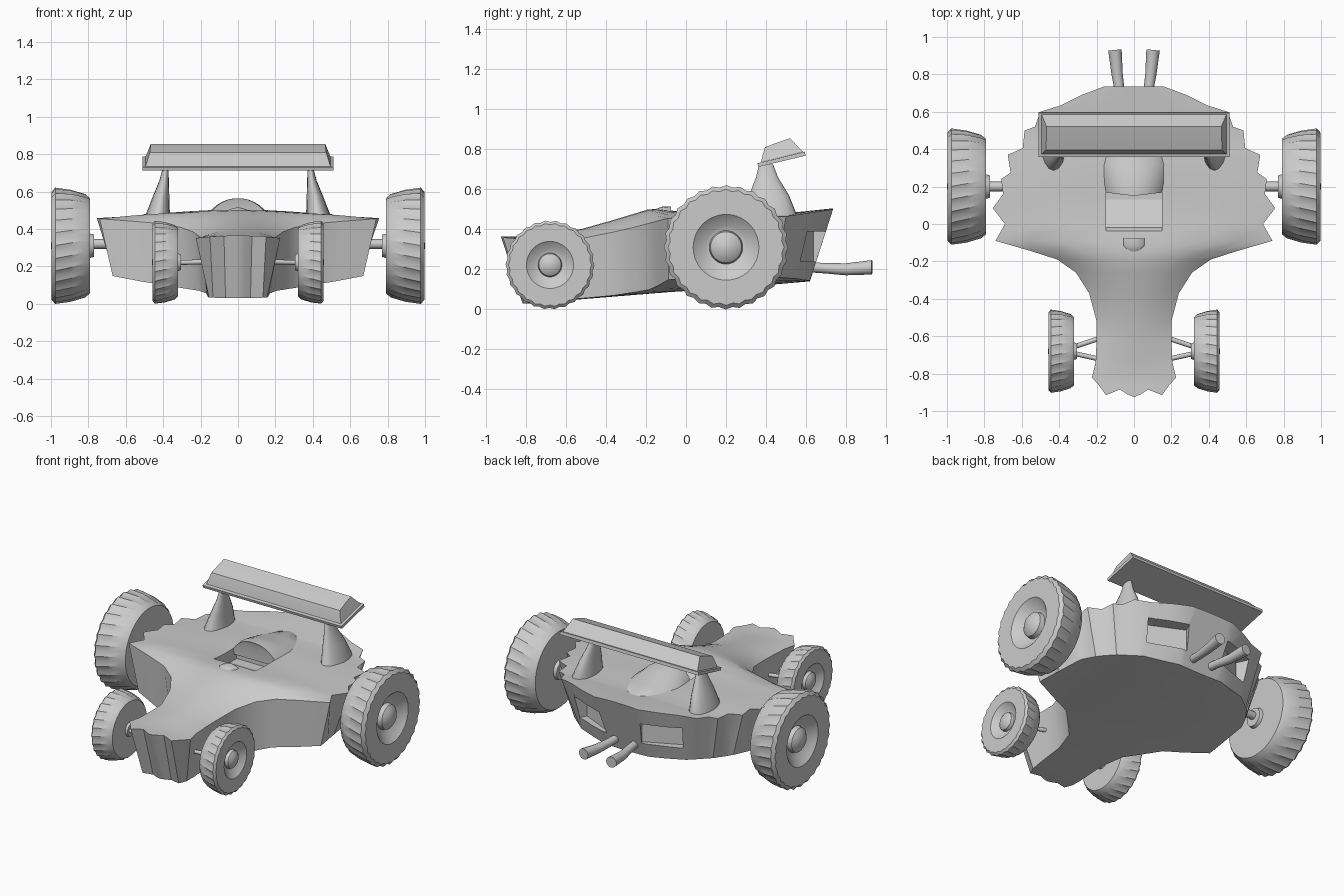
import bpy, bmesh, math
from mathutils import Vector, Matrix

if "Cube" in bpy.data.objects:
    bpy.data.objects.remove(bpy.data.objects["Cube"])


def interp(table, v):
    """Piecewise linear lookup."""
    if v <= table[0][0]:
        return table[0][1]
    for (a, p), (b, q) in zip(table, table[1:]):
        if v <= b:
            return p + (q - p) * (v - a) / (b - a)
    return table[-1][1]


def loft(name, rings, smooth=35):
    """Closed solid through rings of equal, even length."""
    bm = bmesh.new()
    vs = [[bm.verts.new(p) for p in r] for r in rings]
    n = len(rings[0])
    for a, b in zip(vs, vs[1:]):
        for i in range(n):
            j = (i + 1) % n
            bm.faces.new((a[i], a[j], b[j], b[i]))
    for r in (vs[0], vs[-1]):
        for i in range(n // 2 - 1):
            bm.faces.new((r[i], r[i + 1], r[n - 2 - i], r[n - 1 - i]))
    bmesh.ops.recalc_face_normals(bm, faces=bm.faces)
    me = bpy.data.meshes.new(name)
    bm.to_mesh(me)
    bm.free()
    ob = bpy.data.objects.new(name, me)
    bpy.context.collection.objects.link(ob)
    bpy.ops.object.select_all(action='DESELECT')
    ob.select_set(True)
    bpy.context.view_layer.objects.active = ob
    if smooth:
        bpy.ops.object.shade_smooth_by_angle(angle=math.radians(smooth))
    return ob


def prism(name, profile, x0, x1, smooth=0):
    """(y, z) profile extruded along x."""
    return loft(name, [[(x, y, z) for y, z in profile] for x in (x0, x1)], smooth)


def tube(name, path, radii, n=12):
    path = [Vector(p) for p in path]
    q = (path[-1] - path[0]).to_track_quat('Z', 'Y')
    return loft(name, [[p + q @ Vector((r * math.cos(2 * math.pi * i / n), r * math.sin(2 * math.pi * i / n), 0))
                        for i in range(n)] for p, r in zip(path, radii)], 50)


def cut(target, cutter):
    m = target.modifiers.new('cut', 'BOOLEAN')
    m.operation, m.object, m.solver = 'DIFFERENCE', cutter, 'EXACT'
    cutter.hide_render = True
    bpy.ops.object.select_all(action='DESELECT')
    target.select_set(True)
    bpy.context.view_layer.objects.active = target
    bpy.ops.object.modifier_apply(modifier=m.name)
    bpy.data.objects.remove(cutter)


# Body: half width and y of each cross-section, jagged along the flanks
outline = [(.15, -.915), (.19, -.86), (.225, -.82), (.205, -.74), (.20, -.62), (.20, -.52), (.24, -.37),
           (.31, -.26), (.41, -.19), (.55, -.145), (.74, -.09), (.69, 0), (.755, .085), (.70, .16),
           (.71, .24), (.66, .275), (.675, .37), (.595, .405), (.585, .50), (.53, .52), (.50, .60),
           (.39, .635), (.28, .69), (.16, .735)]
top_mid = [(-.93, .365), (-.8, .362), (-.5, .405), (-.17, .505), (-.05, .49), (.1, .48), (.3, .485), (.5, .48), (.735, .505)]
top_edge = [(-.93, .36), (-.8, .35), (-.5, .355), (-.26, .41), (-.09, .455), (.5, .465), (.735, .50)]
low_mid = [(-.93, .03), (-.8, .03), (-.1, .085), (.735, .14)]
low_width = [(-.93, .13), (-.8, .16), (-.5, .17), (-.37, .21), (-.19, .38), (-.09, .67), (.3, .63), (.5, .51), (.64, .38), (.735, .16)]
low_y = [(-.93, -.82), (-.82, -.76), (-.6, -.58), (0, 0), (.4, .37), (.735, .62)]
nose_zigzag = [-.925, -.91, -.885, -.9, -.915]
cols = [i / 4 for i in range(-4, 5)]
rings = []
for k, (w, y) in enumerate(outline):
    upper, lower = [], []
    for f in cols:
        yy = nose_zigzag[round(abs(f) * 4)] if k == 0 else y
        e, c = interp(top_edge, y), interp(top_mid, y)
        upper.append((w * f, yy, e + (c - e) * (1 - f * f)))
        lw = interp(low_width, y)
        lower.append((lw * f, interp(low_y, yy), interp(low_mid, y) + .14 * lw * lw * f * f))
    rings.append(upper + lower[::-1])
body = loft('body', rings, 40)

# Cockpit trough and the two tail openings
cut(body, prism('cockpit_cutter', [(-.08, .56), (-.02, .46), (.13, .40), (.2, .40), (.2, .56)][:4] + [(.2, .48), (.2, .56)], -.15, .15))
for s in (-1, 1):
    c = prism('tail_cutter', [(-.07, -.075), (.14, -.075), (.14, .075), (-.07, .075)], -.13, .13)
    c.matrix_world = Matrix.Translation((s * .27, .645, .315)) @ Matrix.Rotation(-s * math.radians(25), 4, 'Z')
    bpy.context.view_layer.update()
    cut(body, c)

# Arched hood behind the cockpit
rings = []
for y, w, z in [(.15, .165, .565), (.2, .175, .565), (.3, .19, .535), (.42, .17, .505), (.55, .1, .485)]:
    arch = [(w * math.cos(math.pi * i / 15), y + .02 * abs(math.cos(math.pi * i / 15)),
             .44 + (z - .44) * math.sin(math.pi * i / 15) ** 1.3) for i in range(16)]
    rings.append(arch)
loft('cockpit_hood', rings, 50)

# Small visor in front of the cockpit
rings = []
for y, s in [(-.17, .3), (-.145, .75), (-.115, 1), (-.075, .95)]:
    rings.append([(.072 * s * math.cos(2 * math.pi * i / 16), y,
                   .47 + .045 * s * math.sin(2 * math.pi * i / 16)) for i in range(16)])
loft('visor', rings, 50)


# Wheels: (t across the width, radius factor, toothed)
wheel_profile = [(-.1, .03, 0), (-.1, .19, 0), (0, .21, 0), (0, .82, 0), (.13, .88, 1), (.5, .95, 1), (.89, .985, 1),
                 (.98, .92, 1), (.98, .53, 0), (.74, .34, 0), (.72, .27, 0), (.86, .25, 0), (.96, .16, 0), (1, .03, 0)]


def wheel(name, side, x0, x1, y, R, teeth):
    n = teeth * 2
    rings = []
    for t, rf, tooth in wheel_profile:
        ring = []
        for i in range(n):
            a = 2 * math.pi * i / n + tooth * t * .12
            r = R * rf * (1 + tooth * (.018 if i % 2 else -.018))
            ring.append((side * (x0 + t * (x1 - x0)), y + r * math.cos(a), R + r * math.sin(a)))
        rings.append(ring)
    loft(name, rings, 32)


for side, tag in ((-1, 'left'), (1, 'right')):
    wheel('rear_wheel_' + tag, side, .79, 1.0, .20, .31, 28)
    wheel('front_wheel_' + tag, side, .32, .46, -.68, .222, 26)
    # Axles and front suspension arms
    tube('rear_axle_' + tag, [(side * .6, .2, .32), (side * .8, .2, .32)], [.026, .026])
    for a, b in ((-.60, -.66), (-.73, -.69)):
        tube('front_arm_' + tag, [(side * .15, a, .225), (side * .33, b, .22)], [.013, .013], 8)
    # Exhaust pipes
    tube('exhaust_' + tag, [(side * .065, .55, .215), (side * .075, .70, .205), (side * .09, .80, .2), (side * .102, .93, .21)],
         [.025, .026, .03, .036])
    # Tapered wing supports
    rings = []
    for x, y, z, rx, ry in [(.43, .41, .42, .075, .15), (.43, .42, .47, .066, .135), (.412, .415, .57, .045, .1),
                            (.395, .405, .66, .025, .055), (.387, .4, .725, .016, .035)]:
        rings.append([(side * (x + rx * math.cos(2 * math.pi * i / 16)), y + ry * math.sin(2 * math.pi * i / 16), z)
                      for i in range(16)])
    loft('wing_support_' + tag, rings, 50)

# Rear wing: thin base plate with a faceted airfoil on top
prism('wing_plate', [(.357, .73), (.362, .712), (.598, .768), (.594, .788)], -.51, .51)
foil = [(.375, .735), (.384, .775), (.395, .81), (.455, .833), (.52, .855), (.585, .787)]
inner = .47
loft('wing_foil', [[(s * (.495 - (z - .73 - (y - .36) * .24) * .33), y, z) for y, z in foil] for s in (-1, 1)], 30)
